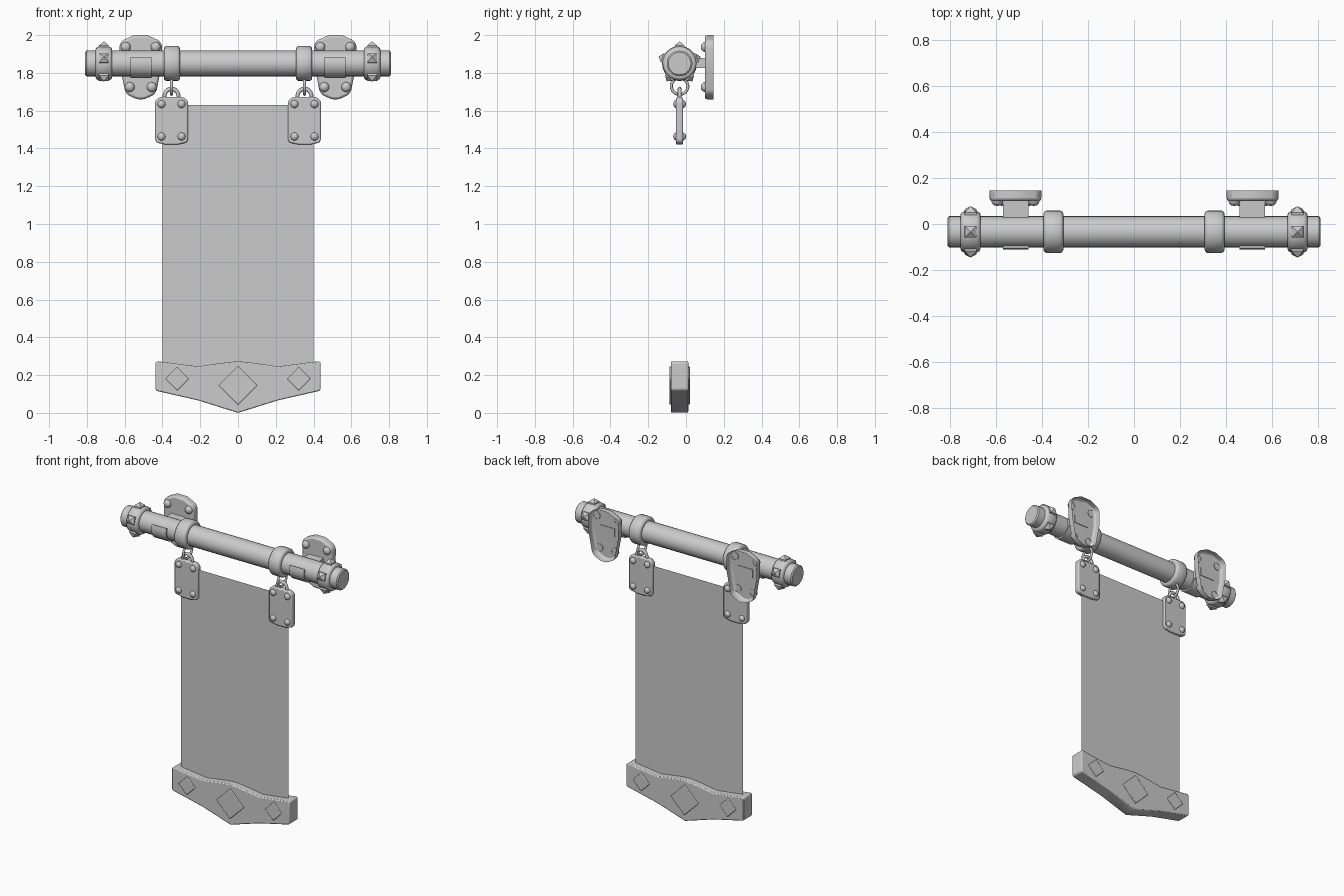
import bpy, bmesh, math
from mathutils import Vector, Matrix

if "Cube" in bpy.data.objects:
    bpy.data.objects.remove(bpy.data.objects["Cube"])

CY, RZ = -0.034, 1.85   # axis of the pole


def finish(name, bm, bevel=0, seg=2, angle=35):
    bmesh.ops.recalc_face_normals(bm, faces=bm.faces)
    me = bpy.data.meshes.new(name)
    bm.to_mesh(me)
    bm.free()
    ob = bpy.data.objects.new(name, me)
    bpy.context.collection.objects.link(ob)
    if bevel:
        m = ob.modifiers.new("bevel", 'BEVEL')
        m.width, m.segments, m.limit_method = bevel, seg, 'ANGLE'
        m.angle_limit = math.radians(25)
    bpy.ops.object.select_all(action='DESELECT')
    bpy.context.view_layer.objects.active = ob
    ob.select_set(True)
    bpy.ops.object.shade_smooth_by_angle(angle=math.radians(angle))
    return ob


def lathe_x(name, profile, n=24):
    """Turn (x, radius) points about the pole axis, with flat ends."""
    bm = bmesh.new()
    rings = []
    for x, r in profile:
        rings.append([bm.verts.new((x, CY + r * math.cos(2 * math.pi * i / n),
                                    RZ + r * math.sin(2 * math.pi * i / n))) for i in range(n)])
    for a, b in zip(rings, rings[1:]):
        for i in range(n):
            j = (i + 1) % n
            bm.faces.new((a[i], a[j], b[j], b[i]))
    bm.faces.new(rings[0])
    bm.faces.new(rings[-1])
    return finish(name, bm)


def slab(name, outline, y0, y1, bevel, open_back=False):
    """Extrude an x,z outline from y0 (front) to y1 (back)."""
    bm = bmesh.new()
    f = [bm.verts.new((x, y0, z)) for x, z in outline]
    b = [bm.verts.new((x, y1, z)) for x, z in outline]
    bm.faces.new(f)
    if not open_back:
        bm.faces.new(b)
    for i in range(len(f)):
        j = (i + 1) % len(f)
        bm.faces.new((f[i], b[i], b[j], f[j]))
    return finish(name, bm, bevel)


def rivets(name, points, r, y, side, depth):
    """Half domes bulging along side * y."""
    bm = bmesh.new()
    for x, z in points:
        bmesh.ops.create_uvsphere(bm, u_segments=12, v_segments=8, radius=1,
                                  matrix=Matrix.Translation((x, y, z)) @ Matrix.Diagonal((r, depth, r, 1)))
    bmesh.ops.bisect_plane(bm, geom=bm.verts[:] + bm.edges[:] + bm.faces[:], plane_co=(0, y - side * 0.003, 0),
                           plane_no=(0, -side, 0), clear_outer=True)
    return finish(name, bm, angle=60)


def torus(name, centre, major, minor, rot, stretch=1):
    bpy.ops.mesh.primitive_torus_add(major_radius=major, minor_radius=minor, major_segments=24,
                                     minor_segments=8, location=centre, rotation=rot)
    ob = bpy.context.object
    ob.name = name
    ob.scale.y = stretch
    bpy.ops.object.shade_smooth()


# pole
lathe_x("pole", [(-0.81, 0.06), (-0.803, 0.068), (0.803, 0.068), (0.81, 0.06)])

for s, side in ((-1, "left"), (1, "right")):
    # banded collars
    def band(cx, w, r, c):
        return [(s * cx - w, 0.064), (s * cx - w, r - c), (s * cx - w + c * 0.35, r - c * 0.35),
                (s * cx - w + c, r), (s * cx + w - c, r), (s * cx + w - c * 0.35, r - c * 0.35),
                (s * cx + w, r - c), (s * cx + w, 0.064)]
    lathe_x(side + "_ring_collar", band(0.35, 0.043, 0.093, 0.014))
    lathe_x(side + "_studded_collar", band(0.71, 0.044, 0.09, 0.016), 20)

    # five pyramid studs around the end collar
    bm = bmesh.new()
    for k in range(5):
        a = math.radians(90 + 72 * k)
        d = Vector((0, math.cos(a), math.sin(a)))
        t = Vector((0, -d.z, d.y))
        o = Vector((s * 0.71, CY, RZ))
        q = []
        for rad, h in ((0.08, 0.026), (0.096, 0.025)):
            q.append([bm.verts.new(o + d * rad + Vector((u * h, 0, 0)) + t * v * h)
                      for u, v in ((-1, -1), (1, -1), (1, 1), (-1, 1))])
        tip = bm.verts.new(o + d * 0.117)
        bm.faces.new(q[0])
        for i in range(4):
            j = (i + 1) % 4
            bm.faces.new((q[0][i], q[0][j], q[1][j], q[1][i]))
            bm.faces.new((q[1][i], q[1][j], tip))
    finish(side + "_collar_studs", bm, angle=20)

    # wall plate, open at the back, with rivets
    px = s * 0.515
    half = [(0.035, 2.0), (0.1, 1.97), (0.113, 1.945), (0.11, 1.84), (0.083, 1.70), (0.065, 1.682), (0.02, 1.66)]
    out = [(px + x, z) for x, z in half] + [(px - x, z) for x, z in reversed(half)]
    slab(side + "_wall_plate", out, 0.1, 0.145, 0.012, True)
    rivets(side + "_wall_rivets", [(px + u * x, z) for u in (-1, 1) for x, z in ((0.079, 1.937), (0.058, 1.725))],
           0.026, 0.1, -1, 0.022)

    # hook bracket cradling the pole from below
    prof = [(0.104, 1.825)]
    for a in range(-18, -206, -17):
        r = math.radians(a)
        prof.append((CY + 0.078 * math.cos(r), RZ + 0.078 * math.sin(r)))
    for a in range(-200, -384, -20):
        r = math.radians(a)
        prof.append((CY + 0.06 * math.cos(r), RZ + 0.06 * math.sin(r)))
    inner = [(CY + 0.06 * math.cos(math.radians(a)), RZ + 0.06 * math.sin(math.radians(a)))
             for a in range(-205, 26, 23)]
    prof = prof[:13] + inner + [(0.104, 1.88)]
    bm = bmesh.new()
    cx = s * 0.513
    vs = [[bm.verts.new((cx + w, y, z)) for y, z in prof] for w in (-0.055, 0.055)]
    bm.faces.new(vs[0])
    bm.faces.new(vs[1])
    for i in range(len(prof)):
        j = (i + 1) % len(prof)
        bm.faces.new((vs[0][i], vs[0][j], vs[1][j], vs[1][i]))
    finish(side + "_hook_bracket", bm)

    # two linked rings
    kx = s * 0.352
    torus(side + "_upper_link", (kx, CY, 1.73), 0.044, 0.008, (0, math.pi / 2, 0))
    torus(side + "_lower_link", (kx, CY, 1.672), 0.038, 0.01, (math.pi / 2, 0, 0), 1.15)

    # cloth clip with rivets on both faces
    half = [(0.062, 1.672), (0.08, 1.66), (0.087, 1.645), (0.087, 1.445), (0.078, 1.43), (0.03, 1.42)]
    out = [(kx + x, z) for x, z in half] + [(kx - x, z) for x, z in reversed(half)]
    slab(side + "_cloth_clip", out, CY - 0.018, CY + 0.018, 0.007)
    pts = [(kx + u * 0.053, z) for u in (-1, 1) for z in (1.635, 1.463)]
    for d, face in ((-1, "front"), (1, "back")):
        rivets(side + "_clip_rivets_" + face, pts, 0.021, CY + d * 0.017, d, 0.017)

# hanging cloth, a single sheet
bm = bmesh.new()
bm.faces.new([bm.verts.new((x, CY, z)) for x, z in ((-0.4, 0.2), (0.4, 0.2), (0.4, 1.63), (-0.4, 1.63))])
finish("cloth", bm)

# shaped weight bar at the bottom
half = [(0.43, 0.116), (0.438, 0.125), (0.438, 0.265), (0.43, 0.274), (0.4, 0.27), (0.21, 0.246), (0.06, 0.268)]
out = [(0, 0.0), (0.21, 0.066)] + half + [(0, 0.273)] + [(-x, z) for x, z in reversed(half)] + [(-0.21, 0.066)]
slab("weight_bar", out, CY - 0.046, CY + 0.046, 0.012)

# diamond ornaments, front and back
for x, z, h, name in ((0, 0.145, 0.102, "centre"), (-0.322, 0.18, 0.062, "left"), (0.322, 0.18, 0.062, "right")):
    slab(name + "_diamonds", [(x + h, z), (x, z + h), (x - h, z), (x, z - h)], CY - 0.054, CY + 0.054, 0.004)
